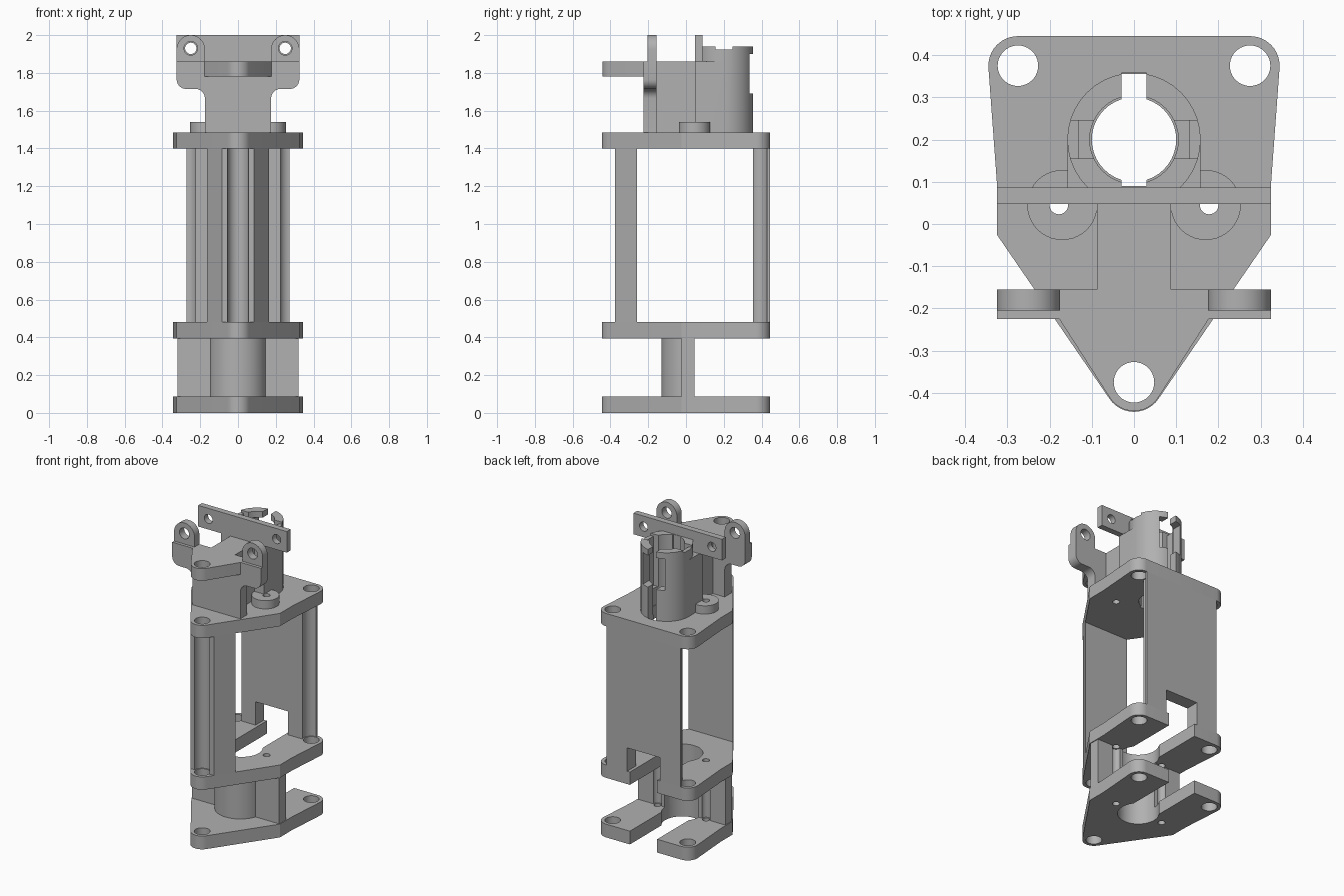
import bpy, bmesh
from math import cos, sin, radians

if "Cube" in bpy.data.objects:
    bpy.data.objects.remove(bpy.data.objects["Cube"])

gray = bpy.data.materials.new("plain gray")
gray.use_nodes = True
gray.diffuse_color = (0.44, 0.44, 0.44, 1)
gray.node_tree.nodes["Principled BSDF"].inputs["Base Color"].default_value = (0.44, 0.44, 0.44, 1)


def arc(x, y, r, a, b, n=12):
    return [(x + r * cos(radians(a + (b - a) * i / n)),
             y + r * sin(radians(a + (b - a) * i / n))) for i in range(n + 1)]


def prism(name, pts, lo, hi, axis="z"):
    """Extrude a profile: along z from (x, y), or along y from (x, z)."""
    bm = bmesh.new()
    place = (lambda p, d: (p[0], p[1], d)) if axis == "z" else (lambda p, d: (p[0], d, p[1]))
    face = bm.faces.new([bm.verts.new(place(p, lo)) for p in pts])
    new = bmesh.ops.extrude_face_region(bm, geom=[face])["geom"]
    shift = (0, 0, hi - lo) if axis == "z" else (0, hi - lo, 0)
    bmesh.ops.translate(bm, verts=[v for v in new if isinstance(v, bmesh.types.BMVert)], vec=shift)
    bmesh.ops.recalc_face_normals(bm, faces=bm.faces)
    mesh = bpy.data.meshes.new(name)
    bm.to_mesh(mesh)
    bm.free()
    mesh.materials.append(gray)
    obj = bpy.data.objects.new(name, mesh)
    bpy.context.collection.objects.link(obj)
    return obj


def box(name, x0, x1, y0, y1, z0, z1):
    return prism(name, [(x0, y0), (x1, y0), (x1, y1), (x0, y1)], z0, z1)


def rod(name, x, y, r, lo, hi, axis="z"):
    return prism(name, arc(x, y, r, 0, 360, 40)[:-1], lo, hi, axis)


def activate(obj):
    bpy.ops.object.select_all(action="DESELECT")
    obj.select_set(True)
    bpy.context.view_layer.objects.active = obj


def combine(obj, tools, mode="DIFFERENCE"):
    activate(obj)
    for tool in tools:
        tool.hide_render = True
        mod = obj.modifiers.new("combine", "BOOLEAN")
        mod.operation, mod.solver, mod.object = mode, "EXACT", tool
        bpy.ops.object.modifier_apply(modifier=mod.name)
        bpy.data.objects.remove(tool)
    return obj


def mirrored(pts):
    return pts + [(-x, y) for x, y in reversed(pts)]


# Shared footprint, bolt positions and screw positions
NOSE, BACK, SCREW = (0, -0.375), (0.275, 0.375), (0.178, 0.045)
outline = mirrored(arc(*NOSE, 0.07, -89, -34, 6) + [(0.325, -0.025), (0.325, 0.1)]
                   + arc(*BACK, 0.07, -4, 90))


def bolts(r):
    return [rod("bolt_cutter", x, y, r, -1, 3) for x, y in (NOSE, BACK, (-BACK[0], BACK[1]))]


def screws(r):
    return [rod("screw_cutter", s * SCREW[0], SCREW[1], r, -1, 3) for s in (-1, 1)]


# Three plates; the lower two are slotted from the back
for name, lo, hi, slotted in (("bottom_plate", 0, 0.088, True),
                              ("middle_plate", 0.395, 0.48, True),
                              ("top_plate", 1.4, 1.485, False)):
    cuts = bolts(0.048) + screws(0.022)
    if slotted:
        cuts += [rod("bore", 0, 0.04, 0.125, -1, 3), box("slot", -0.1, 0.1, 0.04, 1, -1, 3)]
    else:
        cuts += [rod("bore", 0, 0.2, 0.1, -1, 3), box("slot", -0.03, 0.03, 0.09, 0.358, -1, 3)]
    combine(prism(name, outline, lo, hi), cuts)

# Lower cross wall with half round sleeve
lower = box("lower_wall", -0.32, 0.32, -0.025, 0.045, 0.088, 0.395)
sleeve = prism("sleeve", arc(0, 0.025, 0.155, 180, 360, 32) + [(0.155, 0.04), (-0.155, 0.04)],
               0.088, 0.395)
combine(lower, [sleeve], "UNION")
combine(lower, [rod("bore", 0, 0.04, 0.125, -1, 3)] + screws(0.03))

# Front post and back wall, grooved for the bolts
post = combine(prism("front_post", outline, 0.48, 1.4),
               [box("keep", -1, 1, -0.375, -0.26, 0, 2)], "INTERSECT")
combine(post, bolts(0.055))
wall = box("back_wall", -0.272, 0.272, 0.355, 0.445, 0.48, 1.4)
combine(wall, bolts(0.055) + [box("window", -0.12, 0.12, 0.2, 0.6, 0.3, 0.635)])

# Screw bosses on the top plate
for side, s in (("left", 1), ("right", -1)):
    combine(rod(side + "_boss", s * 0.17, 0.045, 0.083, 1.485, 1.54), screws(0.022))

# Bracket slab spreading into two ears, with web behind
half = ([(0.175, 1.485), (0.175, 1.665)] + arc(0.225, 1.665, 0.05, 180, 90, 6)[1:]
        + arc(0.275, 1.765, 0.05, -90, 0, 6) + [(0.325, 1.86), (0.175, 1.86)])
prism("bracket_slab", mirrored(half), -0.225, -0.155, "y")
for side, s in (("left", 1), ("right", -1)):
    ear = prism(side + "_ear", [(s * 0.175, 1.86), (s * 0.325, 1.86)]
                + arc(s * 0.25, 1.925, 0.075, 0 if s > 0 else 180, 180 if s > 0 else 0, 20),
                -0.205, -0.155, "y")
    combine(ear, [rod("ear_hole", s * 0.25, 1.93, 0.036, -1, 1, "y")])
box("web", -0.088, 0.088, -0.155, 0.05, 1.485, 1.86)

# Nose arm above the front bolt
arm = prism("nose_arm", mirrored(arc(*NOSE, 0.068, -89, -34, 6) + [(0.177, -0.225)]), 1.78, 1.86)
combine(arm, bolts(0.048))

# Cross bar with end holes
bar = box("cross_bar", -0.325, 0.325, 0.047, 0.087, 1.86, 2.0)
combine(bar, [rod("bar_hole", s * 0.25, 1.93, 0.03, -1, 1, "y") for s in (-1, 1)])

# Slotted tube with square front block
tube = rod("slotted_tube", 0, 0.2, 0.158, 1.485, 1.94)
combine(tube, [box("block", -0.158, 0.158, 0.047, 0.2, 1.485, 1.86)], "UNION")
combine(tube, [rod("bore", 0, 0.2, 0.105, 1, 3),
               box("slot", -0.03, 0.03, 0.09, 0.5, 1, 3),
               box("wide_slot", -0.08, 0.08, 0.25, 0.5, 1.69, 1.9),
               box("front_clear", -0.2, 0.2, 0.0, 0.087, 1.86, 3),
               box("side_notch", -0.3, 0.3, 0.155, 0.245, 1.925, 3),
               box("inner_notch", -0.13, 0.13, 0.155, 0.245, 1.6, 3)])

# Smooth the round faces, keep edges sharp
for obj in list(bpy.context.collection.objects):
    if obj.type == "MESH" and gray.name in obj.data.materials:
        activate(obj)
        bpy.ops.object.shade_smooth_by_angle(angle=radians(30))
